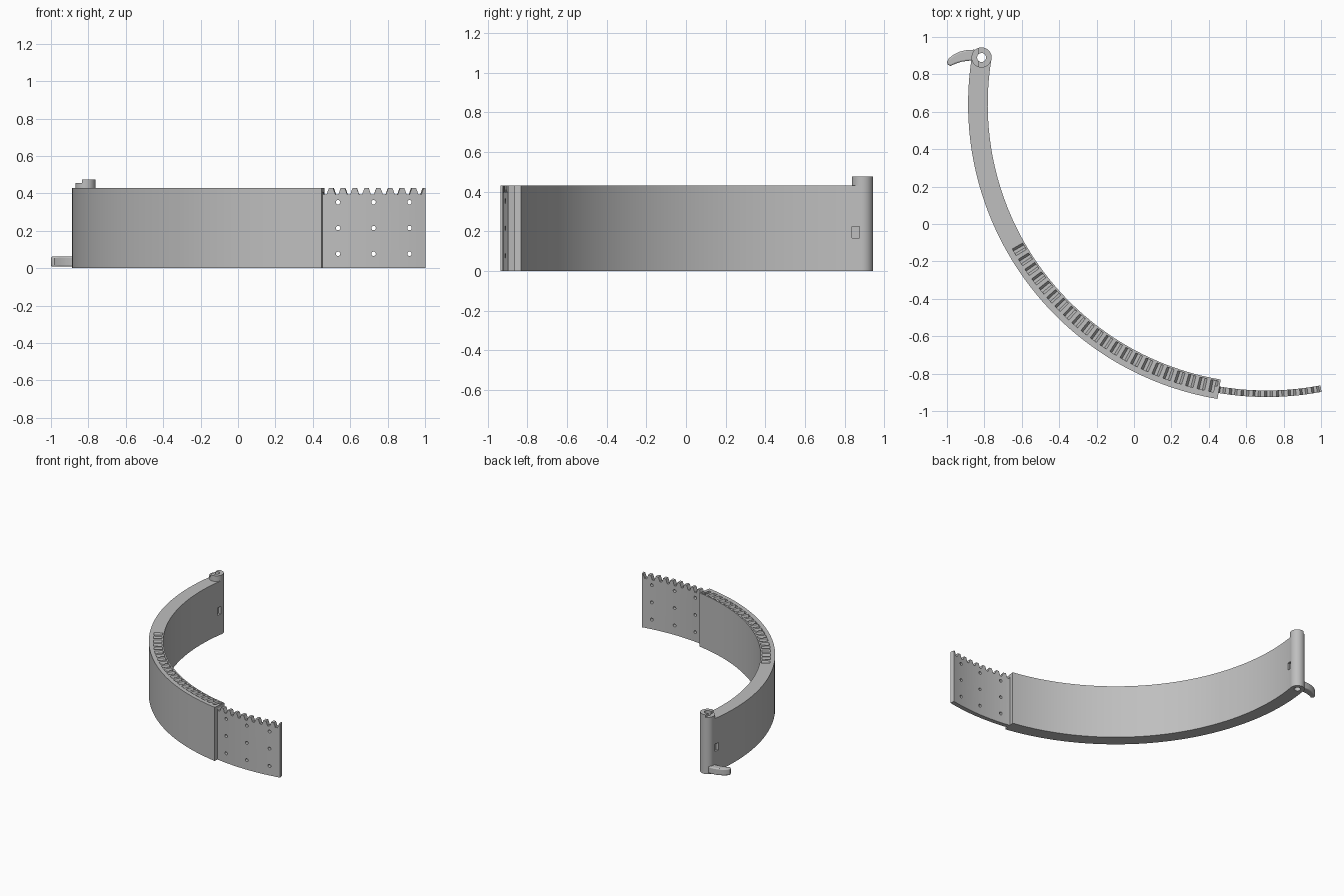
import bpy, bmesh, math
from mathutils import Vector, Matrix

if "Cube" in bpy.data.objects:
    bpy.data.objects.remove(bpy.data.objects["Cube"])

CX, CY = 0.71, 0.64            # centre of the curved band
HX, HY = -0.815, 0.89          # hinge axis
TOP = 0.43
PITCH = 2.33                   # tooth spacing in degrees

grey = bpy.data.materials.new("light_grey")
grey.use_nodes = True
colour = (0.52, 0.52, 0.52, 1)
grey.diffuse_color = colour
grey.node_tree.nodes["Principled BSDF"].inputs["Base Color"].default_value = colour


def finish(name, bm):
    bmesh.ops.recalc_face_normals(bm, faces=bm.faces)
    mesh = bpy.data.meshes.new(name)
    bm.to_mesh(mesh)
    bm.free()
    mesh.materials.append(grey)
    ob = bpy.data.objects.new(name, mesh)
    bpy.context.collection.objects.link(ob)
    return ob


def polar(r, deg, z):
    a = math.radians(deg)
    return Vector((CX + r * math.cos(a), CY + r * math.sin(a), z))


def sweep(bm, r0, r1, a0, a1, z0, z1, steps):
    """Rectangular section swept around the band centre."""
    rings = []
    for i in range(steps + 1):
        a = a0 + (a1 - a0) * i / steps
        rings.append([bm.verts.new(polar(r, a, z))
                      for r, z in ((r0, z0), (r1, z0), (r1, z1), (r0, z1))])
    for p, q in zip(rings, rings[1:]):
        for k in range(4):
            n = (k + 1) % 4
            bm.faces.new((p[k], p[n], q[n], q[k]))
    bm.faces.new(rings[0])
    bm.faces.new(rings[-1][::-1])


def notch(bm, r0, r1, angle):
    """Tapered gap between two teeth."""
    rows = []
    for r in (r0, r1):
        rows.append([bm.verts.new(polar(r, angle + d, z)) for d, z in
                     ((-0.3, TOP - 0.035), (0.3, TOP - 0.035),
                      (0.9, TOP + 0.01), (-0.9, TOP + 0.01))])
    p, q = rows
    for k in range(4):
        n = (k + 1) % 4
        bm.faces.new((p[k], p[n], q[n], q[k]))
    bm.faces.new(p)
    bm.faces.new(q[::-1])


def cylinder(bm, r, z0, z1, x, y, segs=40, rot=Matrix()):
    m = Matrix.Translation((x, y, (z0 + z1) / 2)) @ rot
    bmesh.ops.create_cone(bm, cap_ends=True, segments=segs, radius1=r,
                          radius2=r, depth=z1 - z0, matrix=m)


def box(bm, lo, hi):
    lo, hi = Vector(lo), Vector(hi)
    m = Matrix.Translation((lo + hi) / 2) @ Matrix.Diagonal((*(hi - lo), 1))
    bmesh.ops.create_cube(bm, size=1, matrix=m)


def combine(ob, tool, operation="DIFFERENCE"):
    mod = ob.modifiers.new("cut", "BOOLEAN")
    mod.object, mod.operation, mod.solver = tool, operation, "EXACT"
    bpy.context.view_layer.objects.active = ob
    bpy.ops.object.modifier_apply(modifier=mod.name)
    bpy.data.objects.remove(tool)


def smooth(ob):
    bpy.ops.object.select_all(action="DESELECT")
    ob.select_set(True)
    bpy.context.view_layer.objects.active = ob
    bpy.ops.object.shade_smooth_by_angle(angle=math.radians(30))


# Curved band with hinge barrel
bm = bmesh.new()
sweep(bm, 1.492, 1.597, 170.7, 260.5, 0, TOP, 64)
band = finish("curved_band", bm)

bm = bmesh.new()
cylinder(bm, 0.054, 0, 0.455, HX, HY)
combine(band, finish("hinge_barrel", bm), "UNION")

# Row of tooth pockets along the band's top
bm = bmesh.new()
for i in range(22):
    notch(bm, 1.502, 1.565, 259.3 - i * PITCH)
combine(band, finish("pocket_cutter", bm))

# Hinge bore and side recesses
bm = bmesh.new()
cylinder(bm, 0.024, -0.1, 0.6, HX, HY)
combine(band, finish("bore_cutter", bm))
bm = bmesh.new()
box(bm, (-0.785, 0.838, 0.165), (-0.74, 0.875, 0.225))
box(bm, (-0.90, 0.838, 0.165), (-0.855, 0.875, 0.225))
combine(band, finish("recess_cutter", bm))
smooth(band)

# Raised stop on the barrel
bm = bmesh.new()
cylinder(bm, 0.054, 0.454, 0.475, HX, HY)
stop = finish("barrel_stop", bm)
bm = bmesh.new()
cylinder(bm, 0.024, 0.4, 0.6, HX, HY)
combine(stop, finish("bore_cutter", bm))
bm = bmesh.new()
box(bm, (-0.95, 0.8, 0.4), (-0.833, 1.0, 0.6))
combine(stop, finish("step_cutter", bm))
smooth(stop)

# Toothed end plate
bm = bmesh.new()
sweep(bm, 1.53, 1.565, 259.5, 280.8, 0, TOP, 20)
plate = finish("toothed_plate", bm)
bm = bmesh.new()
for i in range(9):
    notch(bm, 1.51, 1.59, 279.65 - i * PITCH)
combine(plate, finish("tooth_cutter", bm))

# Grid of small holes in the plate
bm = bmesh.new()
turn = Matrix.Rotation(math.pi / 2, 4, "X")
for x in (0.535, 0.725, 0.917):
    for z in (0.077, 0.215, 0.353):
        cylinder(bm, 0.012, z - 0.1, z + 0.1, x, -0.9, 16, turn)
combine(plate, finish("hole_cutter", bm))
smooth(plate)

# Curved finger lever at the foot of the hinge
bm = bmesh.new()
outline = [(-0.845, 0.932), (-0.89, 0.931), (-0.93, 0.922), (-0.965, 0.905),
           (-0.99, 0.885), (-1.0, 0.868), (-0.996, 0.851), (-0.98, 0.845),
           (-0.955, 0.857), (-0.92, 0.868), (-0.88, 0.873), (-0.845, 0.873)]
face = bm.faces.new([bm.verts.new((x, y, 0.008)) for x, y in outline])
ext = bmesh.ops.extrude_face_region(bm, geom=[face])
bmesh.ops.translate(bm, vec=(0, 0, 0.054),
                    verts=[v for v in ext["geom"] if isinstance(v, bmesh.types.BMVert)])
lever = finish("finger_lever", bm)
bev = lever.modifiers.new("rounded_edges", "BEVEL")
bev.width, bev.segments, bev.limit_method = 0.008, 3, "ANGLE"
bev.angle_limit = math.radians(50)
smooth(lever)
